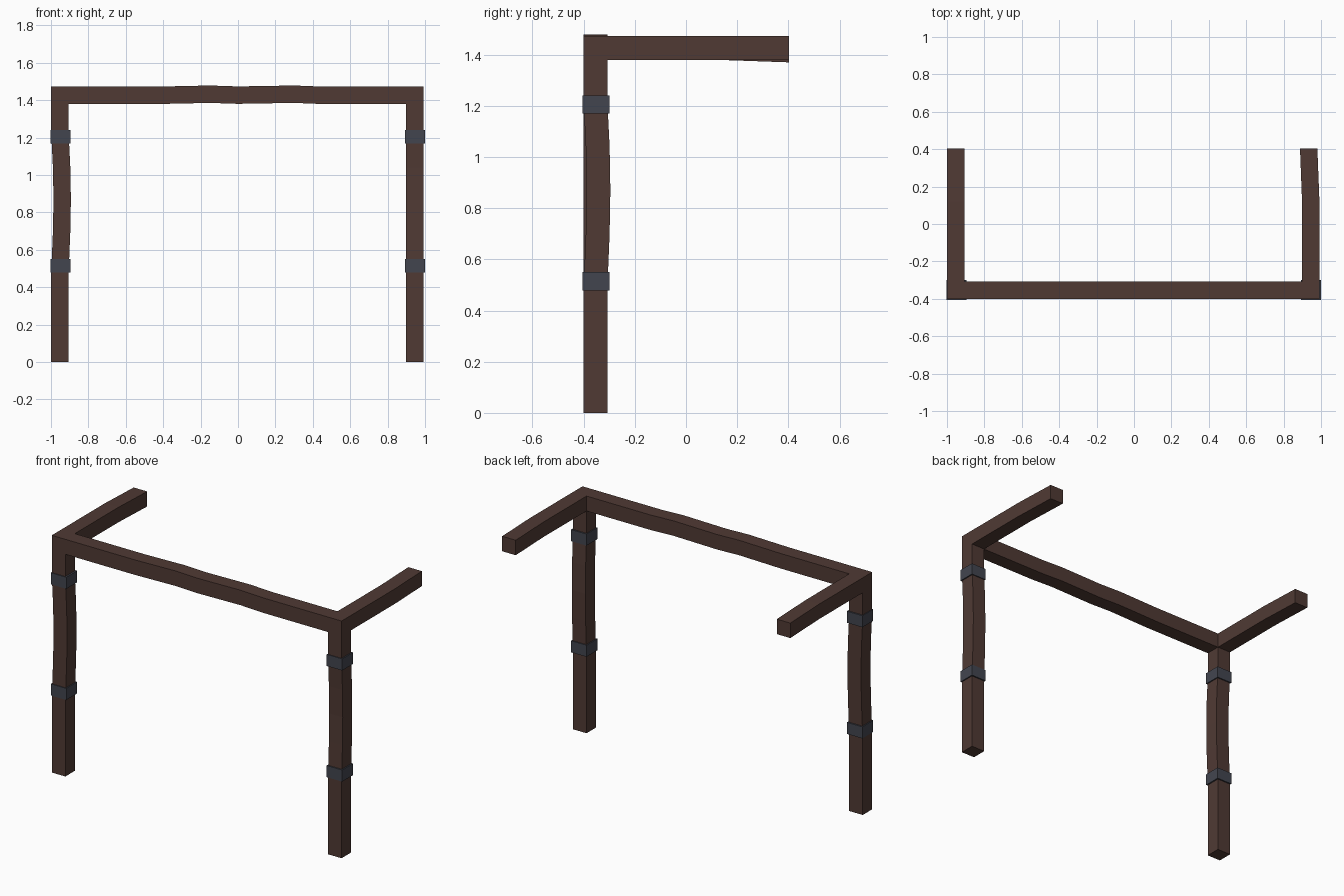
import bpy, bmesh
from mathutils import Vector

if "Cube" in bpy.data.objects:
    bpy.data.objects.remove(bpy.data.objects["Cube"])


def material(name, rgb):
    m = bpy.data.materials.new(name)
    m.diffuse_color = (*rgb, 1)
    m.use_nodes = True
    m.node_tree.nodes["Principled BSDF"].inputs["Base Color"].default_value = m.diffuse_color
    return m


WOOD = material("dark wood", (0.080, 0.042, 0.034))
IRON = material("grey iron", (0.055, 0.060, 0.078))


def timber(name, centres, axis, half, mat):
    """Square bar swept through centre points, cross-section square to one axis."""
    u, v = [Vector([1.0 if i == k else 0.0 for i in range(3)]) for k in range(3) if k != axis]
    bm = bmesh.new()
    rings = [[bm.verts.new(Vector(c) + u * half * a + v * half * b)
              for a, b in ((-1, -1), (1, -1), (1, 1), (-1, 1))] for c in centres]
    for r, s in zip(rings, rings[1:]):
        for i in range(4):
            j = (i + 1) % 4
            bm.faces.new((r[i], r[j], s[j], s[i]))
    bm.faces.new(rings[0])
    bm.faces.new(rings[-1])
    bmesh.ops.recalc_face_normals(bm, faces=bm.faces)
    me = bpy.data.meshes.new(name)
    bm.to_mesh(me)
    bm.free()
    me.materials.append(mat)
    ob = bpy.data.objects.new(name, me)
    bpy.context.collection.objects.link(ob)


H = 0.0465
Y = -0.354
LX, RX, Z = -0.952, 0.945, 1.426

# Posts: the left bows inwards, the right bows backwards
bow = [(0, 0), (0.48, 0), (0.70, 0.009), (0.87, 0.012), (1.04, 0.009), (1.22, 0), (Z - H, 0)]
timber("left_post", [(LX + d, Y, z) for z, d in bow], 2, H, WOOD)
timber("right_post", [(RX, Y + d, z) for z, d in bow], 2, H, WOOD)

# Front beam, slightly wavy in its middle
wave = [(LX - H, 0), (-0.43, 0), (-0.15, 0.006), (0, 0.001), (0.3, 0.006), (0.45, 0), (RX + H, 0)]
timber("front_beam", [(x, Y, Z + d) for x, d in wave], 0, H, WOOD)

# Side arms: the left sags, the right leans inwards
timber("left_arm", [(LX, Y + H, Z), (LX, 0.12, Z), (LX, 0.403, Z - 0.010)], 1, H, WOOD)
timber("right_arm", [(RX, Y + H, Z), (RX, 0.12, Z), (RX - 0.011, 0.403, Z)], 1, H, WOOD)

# Iron bands round the posts
for side, x in (("left", -0.949), ("right", 0.946)):
    for level, z in (("lower", 0.515), ("upper", 1.205)):
        timber(f"{side}_{level}_band", [(x, -0.352, z - 0.036), (x, -0.352, z + 0.036)], 2, 0.053, IRON)
